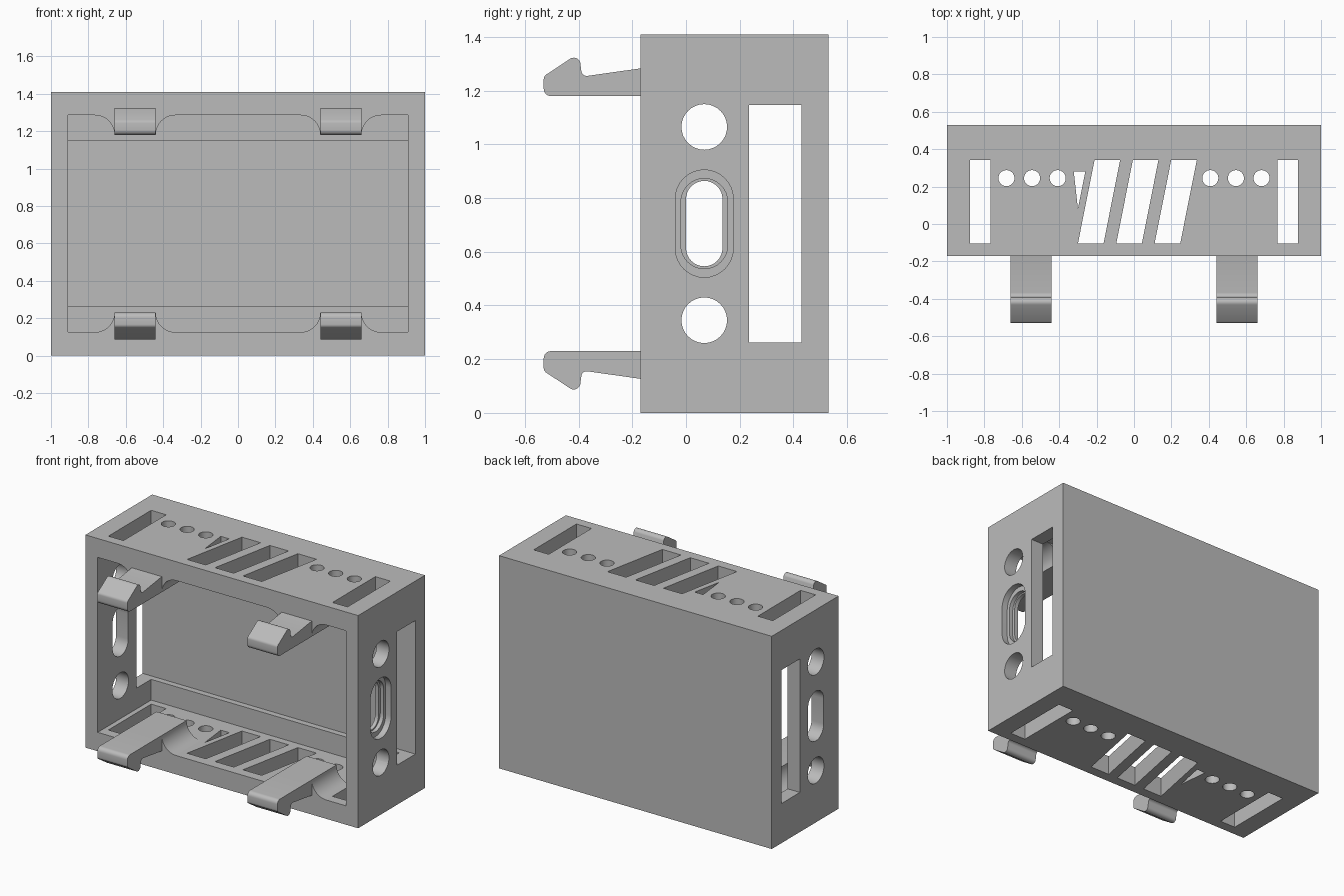
import bpy, bmesh, math
from mathutils import Vector

cube = bpy.data.objects.get("Cube")
if cube:
    bpy.data.objects.remove(cube, do_unlink=True)

H = 1.41                      # overall height
FRONT, BACK = -0.17, 0.53     # body depth range
MID = H / 2

grey = bpy.data.materials.new("light_grey")
grey.use_nodes = True
COLOUR = (0.5, 0.5, 0.5, 1)
grey.diffuse_color = COLOUR
for node in grey.node_tree.nodes:
    if node.type == 'BSDF_PRINCIPLED':
        node.inputs["Base Color"].default_value = COLOUR

PLACE = {'x': lambda u, v, w: Vector((w, u, v)),
         'y': lambda u, v, w: Vector((u, w, v)),
         'z': lambda u, v, w: Vector((u, v, w))}


def prism(name, outline, axis, lo, hi):
    """Extrude a 2D outline along an axis from lo to hi."""
    bm = bmesh.new()
    place = PLACE[axis]
    face = bm.faces.new([bm.verts.new(place(u, v, lo)) for u, v in outline])
    ext = bmesh.ops.extrude_face_region(bm, geom=[face])
    moved = [g for g in ext["geom"] if isinstance(g, bmesh.types.BMVert)]
    bmesh.ops.translate(bm, vec=place(0, 0, hi - lo), verts=moved)
    bmesh.ops.recalc_face_normals(bm, faces=bm.faces)
    mesh = bpy.data.meshes.new(name)
    bm.to_mesh(mesh)
    bm.free()
    mesh.materials.append(grey)
    ob = bpy.data.objects.new(name, mesh)
    bpy.context.collection.objects.link(ob)
    return ob


def rect(u0, u1, v0, v1):
    return [(u0, v0), (u1, v0), (u1, v1), (u0, v1)]


def arc(cu, cv, r, a0, a1, n=8):
    steps = [math.radians(a0 + (a1 - a0) * i / n) for i in range(n + 1)]
    return [(cu + r * math.cos(a), cv + r * math.sin(a)) for a in steps]


def circle(cu, cv, r):
    return arc(cu, cv, r, 0, 360, 32)[:-1]


def stadium(cu, cv, half_w, half_h):
    d = half_h - half_w
    return arc(cu, cv + d, half_w, 0, 180, 16) + arc(cu, cv - d, half_w, 180, 360, 16)


def activate(ob):
    bpy.ops.object.select_all(action='DESELECT')
    ob.select_set(True)
    bpy.context.view_layer.objects.active = ob


def cut(target, outline, axis, lo, hi):
    """Subtract a prism from the target and discard the cutter."""
    cutter = prism("cutter", outline, axis, lo, hi)
    cutter.hide_render = True
    mod = target.modifiers.new("cut", 'BOOLEAN')
    mod.operation = 'DIFFERENCE'
    mod.solver = 'EXACT'
    mod.object = cutter
    activate(target)
    bpy.ops.object.modifier_apply(modifier=mod.name)
    bpy.data.objects.remove(cutter, do_unlink=True)


def smooth(ob):
    activate(ob)
    bpy.ops.object.shade_smooth_by_angle(angle=math.radians(30))


# Housing: open-fronted box with a narrow ledge above and below the back wall
housing = prism("housing", rect(-1, 1, 0, H), 'y', FRONT, BACK)
cut(housing, rect(-0.91, 0.91, MID - 0.58, MID + 0.58), 'y', FRONT - 0.2, 0.39)
cut(housing, rect(-0.91, 0.91, MID - 0.4425, MID + 0.4425), 'y', 0.3, 0.43)

# Openings through top and bottom walls
for side in (-1, 1):
    cx = side * 0.822
    cut(housing, rect(cx - 0.055, cx + 0.055, -0.105, 0.343), 'z', -0.1, H + 0.1)
    for x in (0.408, 0.545, 0.682):
        cut(housing, circle(side * x, 0.245, 0.043), 'z', -0.1, H + 0.1)
for x in (-0.3, -0.095, 0.11):
    slanted = [(x, -0.105), (x + 0.137, -0.105), (x + 0.226, 0.343), (x + 0.089, 0.343)]
    cut(housing, slanted, 'z', -0.1, H + 0.1)
cut(housing, [(-0.3, 0.08), (-0.26, 0.28), (-0.322, 0.28)], 'z', -0.1, H + 0.1)

# Openings through both side walls
cut(housing, rect(0.235, 0.43, MID - 0.4425, MID + 0.4425), 'x', -1.1, 1.1)
for z in (MID - 0.36, MID + 0.36):
    cut(housing, circle(0.068, z, 0.085), 'x', -1.1, 1.1)

# Oval port: plain on the right-hand wall, stepped on the other
cut(housing, stadium(0.068, MID, 0.082, 0.165), 'x', -1.1, -0.8)
cut(housing, stadium(0.068, MID, 0.068, 0.159), 'x', 0.8, 1.1)
cut(housing, stadium(0.068, MID, 0.087, 0.168), 'x', 0.935, 1.1)
cut(housing, stadium(0.068, MID, 0.108, 0.2), 'x', 0.96, 1.1)
smooth(housing)

# Snap hooks with flared roots, mirrored top to bottom
hook = ([(FRONT, 1.18)] + arc(-0.503, 1.207, 0.027, 270, 180, 6)
        + arc(-0.51, 1.243, 0.02, 180, 127, 3)
        + arc(-0.418, 1.298, 0.025, 125, 15, 6)
        + arc(-0.37, 1.275, 0.02, 195, 278, 4) + [(FRONT, 1.283)])
for level, flip in (("upper", False), ("lower", True)):
    for side, cx in (("right", -0.55), ("left", 0.55)):
        root = (arc(cx - 0.215, 1.18, 0.105, 90, 0, 10)
                + arc(cx + 0.215, 1.18, 0.105, 180, 90, 10))
        shapes = [[(u, H - v) if flip else (u, v) for u, v in s] for s in (hook, root)]
        smooth(prism(f"{level}_{side}_hook", shapes[0], 'x', cx - 0.11, cx + 0.11))
        smooth(prism(f"{level}_{side}_hook_root", shapes[1], 'y', FRONT, 0.09))
